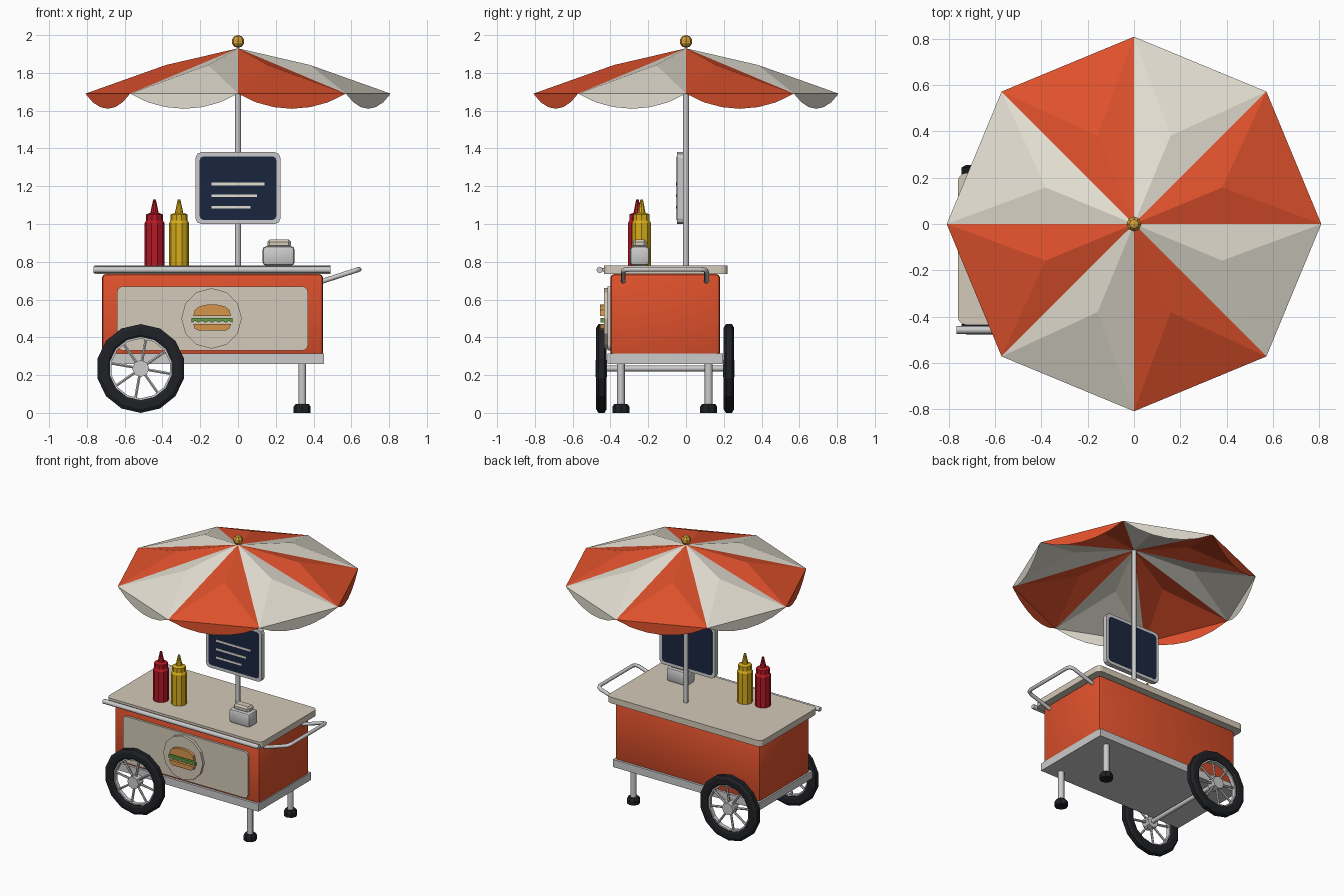
import bpy, bmesh, math
from mathutils import Vector, Matrix

if "Cube" in bpy.data.objects:
    bpy.data.objects.remove(bpy.data.objects["Cube"])


def material(name, r, g, b):
    m = bpy.data.materials.new(name)
    m.diffuse_color = [(c / 255) ** 2.2 for c in (r, g, b)] + [1]
    m.use_nodes = True
    m.node_tree.nodes["Principled BSDF"].inputs["Base Color"].default_value = m.diffuse_color
    return m


ORANGE = material("orange", 222, 82, 48)
CREAM = material("cream", 226, 221, 208)
BEIGE = material("beige", 210, 200, 183)
BLACK = material("black", 36, 38, 42)
NAVY = material("navy", 32, 42, 66)
RED = material("red", 182, 30, 42)
YELLOW = material("yellow", 214, 172, 32)
GOLD = material("gold", 212, 158, 58)
BUN = material("bun", 212, 148, 76)
GREEN = material("green", 100, 155, 70)


def finish(name, bm, mat=None, smooth=0):
    bmesh.ops.remove_doubles(bm, verts=bm.verts, dist=1e-5)
    bmesh.ops.recalc_face_normals(bm, faces=bm.faces)
    if smooth:
        for f in bm.faces:
            f.smooth = True
        for e in bm.edges:
            e.smooth = e.calc_face_angle(0) < math.radians(smooth)
    me = bpy.data.meshes.new(name)
    bm.to_mesh(me)
    bm.free()
    ob = bpy.data.objects.new(name, me)
    bpy.context.collection.objects.link(ob)
    if mat:
        me.materials.append(mat)
    return ob


def box(name, lo, hi, mat=None, bevel=0, segs=1, axis=None, smooth=0):
    """Box between two corners; bevels all edges or only those along one axis."""
    bm = bmesh.new()
    lo, hi = Vector(lo), Vector(hi)
    bmesh.ops.create_cube(bm, size=1, matrix=Matrix.Translation((lo + hi) / 2) @ Matrix.Diagonal((*(hi - lo), 1)))
    if bevel:
        edges = [e for e in bm.edges if axis is None or
                 abs((e.verts[0].co - e.verts[1].co).normalized()[axis]) > 0.9]
        bmesh.ops.bevel(bm, geom=edges, offset=bevel, segments=segs, profile=0.5, affect='EDGES')
    return finish(name, bm, mat, smooth)


def lathe(name, profile, origin, direction=(0, 0, 1), n=8, mat=None, closed=False, smooth=0, turn=0):
    """Spin (radius, height) points around an axis."""
    bm = bmesh.new()
    M = Matrix.Translation(origin) @ Vector(direction).to_track_quat('Z', 'Y').to_matrix().to_4x4()
    rings = [[bm.verts.new(M @ Vector((r * math.cos(turn + math.tau * i / n), r * math.sin(turn + math.tau * i / n), h)))
              for i in range(n)] for r, h in profile]
    pairs = list(zip(rings, rings[1:])) + ([(rings[-1], rings[0])] if closed else [])
    for a, b in pairs:
        for i in range(n):
            j = (i + 1) % n
            bm.faces.new((a[i], a[j], b[j], b[i]))
    bmesh.ops.dissolve_degenerate(bm, dist=1e-5, edges=bm.edges)
    return finish(name, bm, mat, smooth)


def rod(name, a, b, r, n=8, mat=None, smooth=50, turn=0):
    d = Vector(b) - Vector(a)
    return lathe(name, [(0, 0), (r, 0), (r, d.length), (0, d.length)], a, d, n, mat, smooth=smooth, turn=turn)


def prism(name, pts, y0, y1, mat):
    """Extrude an x-z outline along y."""
    bm = bmesh.new()
    f = bm.faces.new([bm.verts.new((x, y0, z)) for x, z in pts])
    new = bmesh.ops.extrude_face_region(bm, geom=[f])["geom"]
    bmesh.ops.translate(bm, verts=[v for v in new if isinstance(v, bmesh.types.BMVert)], vec=(0, y1 - y0, 0))
    if f.is_valid and not any(len(e.link_faces) < 2 for e in f.edges) and len(f.edges[0].link_faces) > 2:
        bm.faces.remove(f)
    return finish(name, bm, mat)


# Cart body, chassis and counter
box("cart_body", (-0.72, -0.40, 0.30), (0.45, 0.18, 0.735), ORANGE, 0.02, 2, smooth=40)
box("chassis", (-0.73, -0.415, 0.26), (0.455, 0.195, 0.315))
box("counter_top", (-0.76, -0.435, 0.735), (0.49, 0.22, 0.78), BEIGE, 0.035, 3, axis=2)
rod("front_rail", (-0.765, -0.457, 0.757), (0.49, -0.457, 0.757), 0.017)
for x in (-0.6, -0.13, 0.34):
    rod("rail_bracket", (x, -0.457, 0.757), (x, -0.42, 0.757), 0.009)

# Front panel with round burger sign
box("front_panel", (-0.64, -0.415, 0.33), (0.37, -0.395, 0.67), BEIGE, 0.03, 3, axis=1)
rod("round_sign", (-0.14, -0.41, 0.50), (-0.14, -0.435, 0.50), 0.16, 12, BEIGE, smooth=0)
dome = [(-0.137 + 0.1 * math.cos(math.pi * i / 8), 0.513 + 0.062 * math.sin(math.pi * i / 8) ** 0.7) for i in range(9)]
prism("top_bun", dome, -0.455, -0.43, BUN)
wave = [(-0.245 + 0.018 * i, 0.478 + 0.01 * (i % 2)) for i in range(13)]
prism("lettuce", wave + [(-0.029, 0.502), (-0.245, 0.502)], -0.452, -0.43, GREEN)
prism("bottom_bun", [(-0.237, 0.47), (-0.037, 0.47), (-0.045, 0.447), (-0.062, 0.437), (-0.212, 0.437), (-0.229, 0.447)],
      -0.455, -0.43, BUN)

# Wheels and axle
WX, WZ = -0.515, 0.235
tyre = [(0.167, -0.02), (0.18, -0.028), (0.215, -0.028), (0.235, -0.016),
        (0.235, 0.016), (0.215, 0.028), (0.18, 0.028), (0.167, 0.02)]
rim = [(0.158, -0.014), (0.17, -0.014), (0.17, 0.014), (0.158, 0.014)]
for side, y in (("front", -0.448), ("back", 0.227)):
    turn = math.pi / 14
    lathe(side + "_tyre", tyre, (WX, y, WZ), (0, 1, 0), 14, BLACK, closed=True, turn=turn)
    lathe(side + "_rim", rim, (WX, y, WZ), (0, 1, 0), 14, closed=True, turn=turn)
    rod(side + "_hub", (WX, y - 0.03, WZ), (WX, y + 0.03, WZ), 0.045, 8, smooth=0)
    for i in range(8):
        a = math.radians(-10 + 45 * i)
        rod(side + "_spoke", (WX + 0.03 * math.cos(a), y, WZ + 0.03 * math.sin(a)),
            (WX + 0.165 * math.cos(a), y, WZ + 0.165 * math.sin(a)), 0.008, 6)
rod("axle", (WX, -0.45, WZ), (WX, 0.23, WZ), 0.016)

# Legs with rubber feet
for side, y in (("front", -0.345), ("back", 0.12)):
    rod(side + "_leg", (0.34, y, 0.03), (0.34, y, 0.27), 0.021)
    lathe(side + "_foot", [(0, 0), (0.045, 0), (0.045, 0.033), (0.036, 0.046), (0, 0.046)], (0.34, y, 0), n=8, mat=BLACK)

# Push handle
path = [(0.44, -0.332, 0.695), (0.61, -0.332, 0.750), (0.633, -0.323, 0.757), (0.641, -0.30, 0.760)]
path += [(x, -0.224 - y, z) for x, y, z in reversed(path)]
cu = bpy.data.curves.new("push_handle", 'CURVE')
cu.dimensions = '3D'
cu.bevel_depth = 0.013
cu.bevel_resolution = 2
cu.use_fill_caps = True
sp = cu.splines.new('POLY')
sp.points.add(len(path) - 1)
for p, co in zip(sp.points, path):
    p.co = (*co, 1)
bpy.context.collection.objects.link(bpy.data.objects.new("push_handle", cu))

# Sauce bottles
bottle = [(0, 0), (0.053, 0), (0.053, 0.225), (0.045, 0.24), (0.045, 0.272), (0.022, 0.28), (0.007, 0.352), (0, 0.352)]
lathe("red_sauce_bottle", bottle, (-0.442, -0.257, 0.779), n=10, mat=RED)
lathe("yellow_sauce_bottle", bottle, (-0.312, -0.235, 0.779), n=10, mat=YELLOW)

# Napkin dispenser
box("napkin_dispenser", (0.13, -0.297, 0.779), (0.30, -0.193, 0.883), None, 0.02, 2, smooth=40)
box("napkins", (0.155, -0.28, 0.875), (0.28, -0.21, 0.918), BEIGE, 0.012, 1)

# Menu board
box("board_frame", (-0.225, -0.048, 1.0), (0.225, -0.014, 1.38), None, 0.03, 2, axis=1)
box("board_panel", (-0.203, -0.05, 1.022), (0.203, -0.012, 1.358), NAVY, 0.02, 2, axis=1)
for x, z in ((0.14, 1.212), (0.10, 1.150), (0.065, 1.089)):
    box("chalk_line", (-0.14, -0.053, z - 0.007), (x, -0.049, z + 0.007), CREAM)

# Umbrella pole, finial and panelled canopy with scalloped valance
rod("umbrella_pole", (0, 0, 0.77), (0, 0, 1.925), 0.016)
lathe("finial", [(0.034 * math.sin(math.pi * i / 5), -0.034 * math.cos(math.pi * i / 5)) for i in range(6)],
      (0, 0, 1.966), n=8, mat=GOLD)


def polar(r, deg, z):
    return Vector((r * math.cos(math.radians(deg)), r * math.sin(math.radians(deg)), z))


for start, name, mat in ((0, "orange", ORANGE), (45, "cream", CREAM)):
    top, skirt = bmesh.new(), bmesh.new()
    for deg in range(start, 360, 90):
        a, b = polar(0.808, deg, 1.69), polar(0.808, deg + 45, 1.69)
        apex, mid, va, vb = [top.verts.new(p) for p in (Vector((0, 0, 1.93)), polar(0.412, deg + 22.5, 1.842), a, b)]
        for tri in ((apex, va, mid), (va, vb, mid), (vb, apex, mid)):
            top.faces.new(tri)
        n = 6
        drop = [a.lerp(b, i / n) - Vector((0, 0, 0.08 * math.sin(math.pi * i / n) ** 0.8 if 0 < i < n else 0))
                for i in range(n + 1)]
        skirt.faces.new([skirt.verts.new(p) for p in drop])
    for bm, part in ((top, "_canopy_panels"), (skirt, "_valance")):
        bm.normal_update()
        for f in bm.faces:  # face outward
            c = f.calc_center_median()
            if f.normal.dot(Vector((c.x, c.y, 0.5))) < 0:
                f.normal_flip()
        me = bpy.data.meshes.new(name + part)
        bm.to_mesh(me)
        bm.free()
        me.materials.append(mat)
        bpy.context.collection.objects.link(bpy.data.objects.new(name + part, me))
